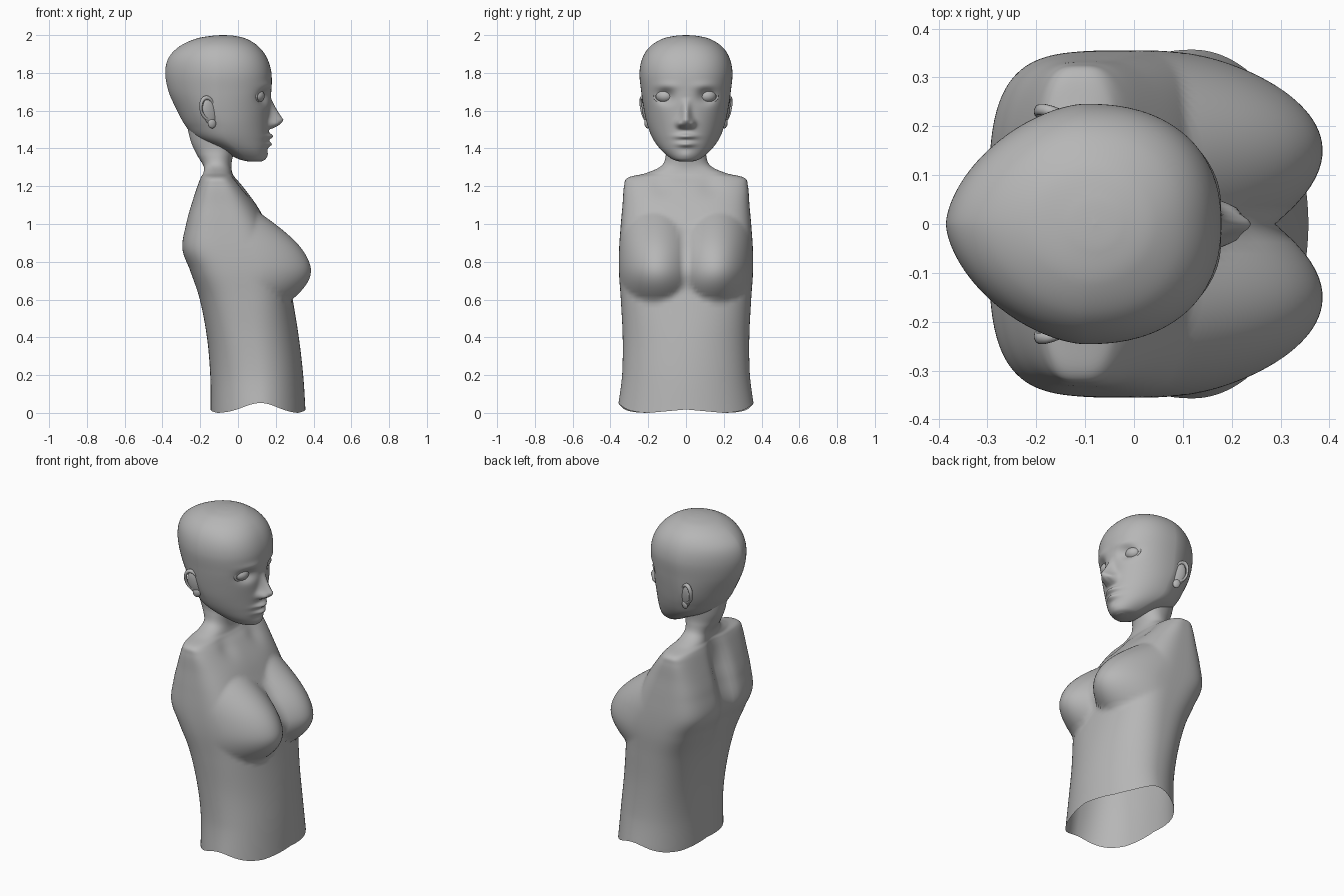
import bpy, bmesh, math
from math import exp, cos, sin, pi

grey = bpy.data.materials.new("mannequin grey")
grey.diffuse_color = (0.47, 0.47, 0.47, 1)


def finish(ob, name):
    ob.name = name
    ob.data.materials.append(grey)
    for p in ob.data.polygons:
        p.use_smooth = True
    return ob


def spline(rows, steps):
    """Catmull-Rom through rows of section parameters."""
    out = []
    for i in range(len(rows) - 1):
        a, b, c, d = rows[max(i - 1, 0)], rows[i], rows[i + 1], rows[min(i + 2, len(rows) - 1)]
        for s in range(steps):
            t = s / steps
            out.append([0.5 * (2 * q + (r - p) * t + (2 * p - 5 * q + 4 * r - u) * t * t
                               + (3 * q - p - 3 * r + u) * t ** 3)
                        for p, q, r, u in zip(a, b, c, d)])
    return out + [list(rows[-1])]


def power(v, n):
    return math.copysign(abs(v) ** (2 / n), v)


def loft(name, rows, steps, segs, shape, cap):
    """Loft of sections (z, back, front, half width, widest x, front and back exponent)."""
    bm = bmesh.new()
    rings = []
    for z, xb, xf, hw, xc, nf, nb in spline(rows, steps):
        ring = []
        for k in range(segs):
            t = 2 * pi * k / segs
            c, s = cos(t), sin(t)
            n = nf if c > 0 else nb
            x = xc + ((xf - xc) if c > 0 else (xc - xb)) * power(c, n)
            ring.append(bm.verts.new(shape(x, hw * power(s, n), z, c)))
        rings.append(ring)
    for a, b in zip(rings, rings[1:]):
        for k in range(segs):
            j = (k + 1) % segs
            bm.faces.new((a[k], a[j], b[j], b[k]))
    if cap:
        bm.faces.new(rings[-1])
        bm.faces.new(rings[0][::-1])
    me = bpy.data.meshes.new(name)
    bm.to_mesh(me)
    bm.free()
    ob = bpy.data.objects.new(name, me)
    bpy.context.collection.objects.link(ob)
    return finish(ob, name)


def bell(v, centre, width):
    return exp(-((v - centre) / width) ** 2)


# Torso with breasts, spine groove, wavy open hem and neck
def torso_shape(x, y, z, c):
    ay = abs(y)
    if c > 0:
        r2 = ((ay - 0.172) / 0.195) ** 2 + ((z - 0.78) / (0.19 if z < 0.78 else 0.28)) ** 2
        x += 0.135 * max(0, 1 - r2) ** 1.05 * min(1, c * 4)
        x -= 0.015 * bell(z, 1.2, 0.05) * bell(ay, 0.13, 0.06)
    else:
        x += 0.06 * bell(z, 1.08, 0.32 if z < 1.08 else 0.17) * bell(y, 0, 0.065)
    if z < 0.2:
        hem = 0.05 * (max(0, ay - 0.2) / 0.15) * bell(x, 0.12, 0.14) + 0.018 * max(0, 1 - ay / 0.2)
        z += hem * (1 - z / 0.2)
    return x, y, z


torso_rows = [
    (0.00, -0.145, 0.357, 0.357, 0.12, 2.0, 2.2),
    (0.20, -0.147, 0.345, 0.338, 0.11, 2.0, 2.3),
    (0.40, -0.165, 0.322, 0.335, 0.08, 2.1, 2.5),
    (0.60, -0.205, 0.290, 0.345, 0.05, 2.4, 2.8),
    (0.75, -0.255, 0.265, 0.355, 0.01, 2.8, 3.3),
    (0.87, -0.297, 0.225, 0.354, -0.03, 2.9, 3.7),
    (1.00, -0.277, 0.155, 0.345, -0.06, 2.9, 3.7),
    (1.10, -0.250, 0.098, 0.336, -0.08, 2.8, 3.6),
    (1.20, -0.217, 0.024, 0.328, -0.10, 2.8, 3.4),
    (1.245, -0.200, -0.015, 0.308, -0.11, 2.7, 3.0),
    (1.27, -0.190, -0.030, 0.210, -0.11, 2.4, 2.5),
    (1.31, -0.193, -0.035, 0.128, -0.11, 2.1, 2.1),
    (1.37, -0.223, -0.024, 0.106, -0.11, 2.0, 2.0),
    (1.43, -0.248, 0.000, 0.106, -0.11, 2.0, 2.0),
    (1.50, -0.266, 0.000, 0.120, -0.11, 2.0, 1.8),
]
loft("torso_and_neck", torso_rows, 8, 160, torso_shape, False)


# Head with nose, lips, brow and eye sockets
def nose_height(z):
    if z > 1.67 or z < 1.5:
        return 0
    if z > 1.555:
        return 0.072 * ((1.67 - z) / 0.115) ** 1.15
    return 0.074 * math.sin((z - 1.5) / 0.055 * pi / 2) ** 0.8


def head_shape(x, y, z, c):
    if c > 0:
        ay = abs(y)
        d = nose_height(z) * bell(y, 0, 0.022 + 0.014 * bell(z, 1.53, 0.04))
        d += 0.022 * bell(ay, 0.034, 0.014) * bell(z, 1.53, 0.018)
        d += 0.026 * bell(z, 1.464, 0.014) * bell(y, 0, 0.05)
        d += 0.022 * bell(z, 1.422, 0.015) * bell(y, 0, 0.045)
        d += 0.008 * bell(z, 1.365, 0.025) * bell(y, 0, 0.04)
        d -= 0.036 * bell(ay, 0.11, 0.045) * bell(z, 1.675, 0.036)
        d += 0.008 * bell(ay, 0.10, 0.06) * bell(z, 1.73, 0.022)
        x += d * min(1, c * 1.5)
    return x, y, z


head_rows = [
    (1.330, 0.060, 0.120, 0.030, 0.09, 2.0, 2.0),
    (1.345, 0.000, 0.143, 0.076, 0.05, 2.0, 2.0),
    (1.390, -0.090, 0.153, 0.130, 0.00, 2.0, 1.9),
    (1.450, -0.215, 0.160, 0.175, -0.06, 2.0, 1.8),
    (1.520, -0.278, 0.165, 0.203, -0.08, 2.0, 1.7),
    (1.600, -0.322, 0.168, 0.222, -0.10, 2.15, 1.65),
    (1.700, -0.367, 0.176, 0.237, -0.10, 2.25, 1.65),
    (1.800, -0.385, 0.177, 0.246, -0.10, 2.3, 1.65),
    (1.880, -0.367, 0.153, 0.230, -0.10, 2.3, 1.7),
    (1.940, -0.310, 0.108, 0.190, -0.10, 2.2, 1.75),
    (1.980, -0.225, 0.045, 0.125, -0.09, 2.0, 1.9),
    (1.996, -0.140, -0.020, 0.058, -0.08, 2.0, 2.0),
    (2.000, -0.082, -0.078, 0.002, -0.08, 2.0, 2.0),
]
loft("head", head_rows, 12, 160, head_shape, True)


def ball(name, loc, scale, rot):
    bpy.ops.mesh.primitive_uv_sphere_add(segments=32, ring_count=16, location=loc, rotation=rot)
    ob = bpy.context.object
    ob.scale = scale
    return finish(ob, name)


def ring(name, loc, scale, rot, minor):
    bpy.ops.mesh.primitive_torus_add(major_radius=1, minor_radius=minor, major_segments=40,
                                     minor_segments=12, location=loc, rotation=rot)
    ob = bpy.context.object
    # stand the ring up so its local y axis points through the hole
    for v in ob.data.vertices:
        v.co = (v.co.x, -v.co.z, v.co.y)
    ob.scale = scale
    return finish(ob, name)


# Eyes, eyelids and ears, on both sides
for side, label in ((1, "left"), (-1, "right")):
    yaw = side * 0.4
    ball(label + "_eyeball", (0.097, side * 0.113, 1.678), (0.043, 0.048, 0.038), (0, 0, yaw))
    ring(label + "_eyelids", (0.117, side * 0.118, 1.678), (0.054, 0.045, 0.036),
         (0, 0, yaw - pi / 2), 0.12)
    tilt = (side * -0.14, -0.25, side * -0.3)
    ball(label + "_ear", (-0.150, side * 0.211, 1.592), (0.038, 0.016, 0.072), tilt)
    ring(label + "_ear_rim", (-0.161, side * 0.219, 1.612), (0.037, 0.06, 0.058), tilt, 0.2)
    ball(label + "_ear_lobe", (-0.138, side * 0.207, 1.532), (0.022, 0.012, 0.026), tilt)
